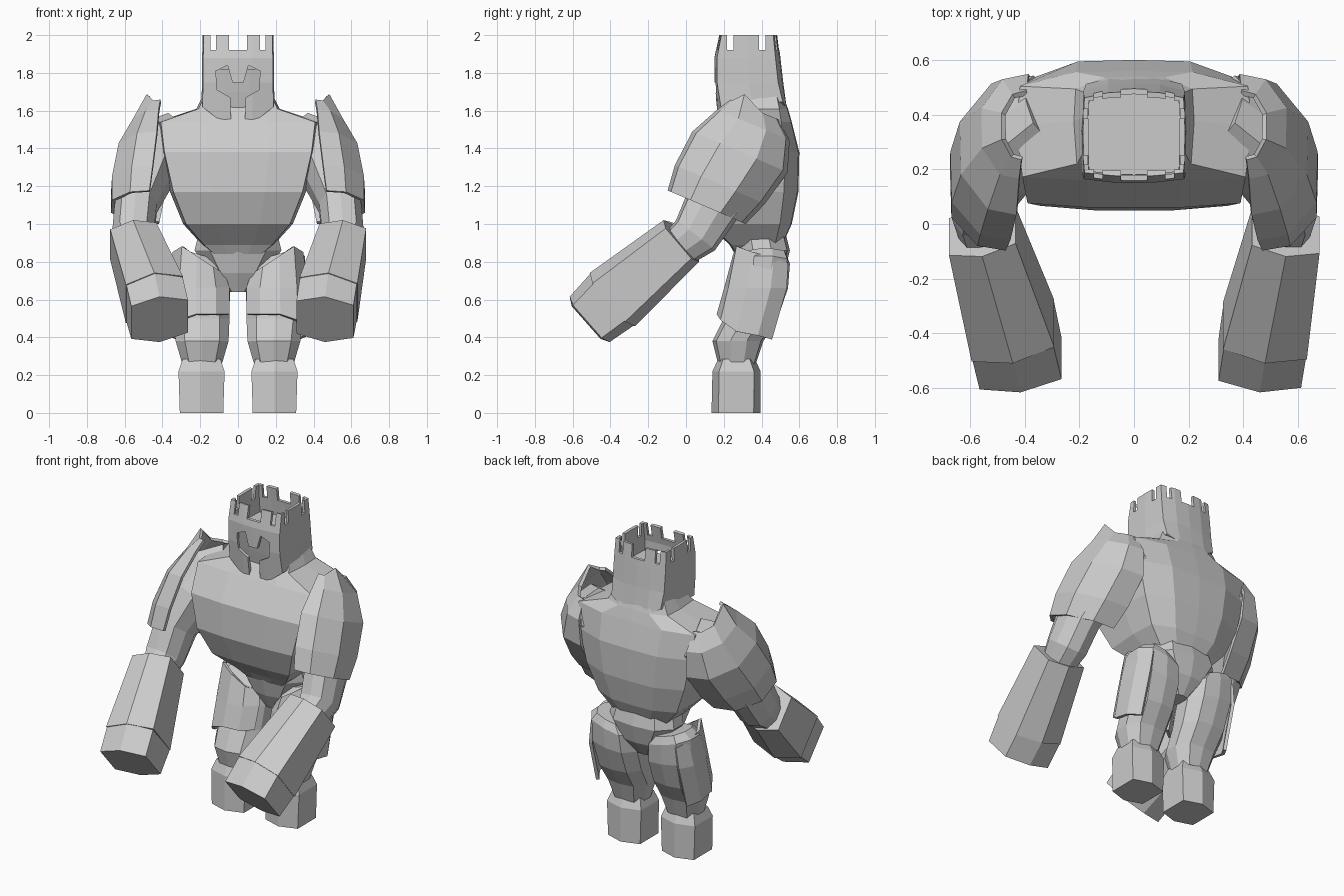
import bpy, bmesh
from mathutils import Vector

if "Cube" in bpy.data.objects:
    bpy.data.objects.remove(bpy.data.objects["Cube"])

stone = bpy.data.materials.new("grey_stone")
stone.use_nodes = True
stone.diffuse_color = (0.6, 0.6, 0.6, 1)
stone.node_tree.nodes["Principled BSDF"].inputs["Base Color"].default_value = (0.6, 0.6, 0.6, 1)


def loft(name, rings, closed=True, caps=True):
    """Skin a list of equal-length point rings; open strips make sheets."""
    bm = bmesh.new()
    rows = [[bm.verts.new(p) for p in ring] for ring in rings]
    n = len(rows[0])
    for a, b in zip(rows, rows[1:]):
        for i in range(n if closed else n - 1):
            j = (i + 1) % n
            bm.faces.new((a[i], a[j], b[j], b[i]))
    if closed and caps:
        bm.faces.new(rows[0])
        bm.faces.new(rows[-1])
    bmesh.ops.recalc_face_normals(bm, faces=bm.faces)
    mesh = bpy.data.meshes.new(name)
    bm.to_mesh(mesh)
    bm.free()
    mesh.materials.append(stone)
    obj = bpy.data.objects.new(name, mesh)
    bpy.context.collection.objects.link(obj)
    return obj


def mirrored(half):
    """Complete a half section whose first and last points lie on the middle."""
    return half + [(-x, y) for x, y in reversed(half[1:-1])]


def level_ring(section, z, half_width, front, back, cx=0, tilt=0):
    mid, depth = (front + back) / 2, (back - front) / 2
    return [Vector((cx + x * half_width, mid + y * depth, z + x * tilt)) for x, y in section]


def tube(name, section, stations):
    """Loft a section along a path of (centre, side radius, depth radius)."""
    centres = [Vector(s[0]) for s in stations]
    rings = []
    for i, (c, ru, rv) in enumerate(stations):
        d = (centres[min(i + 1, len(centres) - 1)] - centres[max(i - 1, 0)]).normalized()
        u = (Vector((1, 0, 0)) - d * d.x).normalized()
        v = d.cross(u)
        rings.append([centres[i] + u * x * ru + v * y * rv for x, y in section])
    return loft(name, rings)


def thicken(obj, thickness, offset=0):
    mod = obj.modifiers.new("thickness", "SOLIDIFY")
    mod.thickness, mod.offset = thickness, offset


chest = mirrored([(0, -1), (.4, -1), (.95, -.94), (1, 0), (.97, .72), (.5, .98), (0, 1)])
octagon = mirrored([(0, -1), (.65, -.85), (1, -.3), (1, .35), (.65, .9), (0, 1)])
hexagon = mirrored([(0, -1), (1, -.72), (1, .72), (0, 1)])

# Torso and pelvis
loft("torso", [level_ring(chest, *r) for r in [
    (.84, .13, .26, .50), (.89, .19, .23, .51), (1.0, .29, .115, .56), (1.17, .36, .05, .595),
    (1.38, .41, .06, .60), (1.54, .43, .16, .56), (1.61, .22, .21, .54), (1.69, .18, .28, .51)]])
loft("pelvis", [level_ring(octagon, *r) for r in [
    (.64, .05, .33, .45), (.74, .14, .28, .52), (.86, .23, .25, .55), (.94, .21, .24, .53)]])

# Helmet shell with a pointed lower edge at the back and two cheek points
helm_section = mirrored([(0, -1), (.4, -.99), (.97, -.92), (1, 0), (.97, .85), (.5, .97), (0, 1)])
rim = level_ring(helm_section, 1.62, .195, .17, .54)
for p, (x, y) in zip(rim, helm_section):
    if y > 0:
        p.x *= .93
        p.z = 1.56 + .09 * abs(x)
    elif abs(x) < .9:
        p.z -= .085 * (1 - abs(abs(x) - .4))
helmet = loft("helmet", [rim] + [level_ring(helm_section, *r) for r in [
    (1.75, .19, .15, .515), (1.88, .19, .15, .50), (2.0, .187, .175, .485)]], caps=False)
thicken(helmet, .02, -1)
loft("inner_head", [level_ring(helm_section, *r) for r in [
    (1.5, .14, .24, .50), (1.7, .16, .2, .49), (1.82, .17, .18, .48)]])


# Crown notches and visor opening
def cut(obj, outline, axis, lo, hi):
    """Cut a prism through obj; outline is (horizontal, z), axis is its direction."""
    def place(h, z, depth):
        return (h, depth, z) if axis == "y" else (depth, h, z)
    cutter = loft("cutter", [[place(h, z, d) for h, z in outline] for d in (lo, hi)])
    cutter.hide_render = True
    mod = obj.modifiers.new("cut", "BOOLEAN")
    mod.operation, mod.solver, mod.object = "DIFFERENCE", "EXACT", cutter
    return cutter


def slot(mid, width):
    h = width / 2
    return [(mid - h, 1.92), (mid + h, 1.92), (mid + h, 2.1), (mid - h, 2.1)]


visor = mirrored([(0, 1.75), (.03, 1.75), (.055, 1.84), (.118, 1.81), (.11, 1.71),
                  (.04, 1.67), (.035, 1.4), (0, 1.4)])
cutters = [cut(helmet, slot(x, w), "y", -.2, 1) for x, w in [(-.131, .03), (0, .095), (.131, .03)]]
cutters += [cut(helmet, slot(y, .034), "x", -1, 1) for y in (.234, .403)]
cutters.append(cut(helmet, visor, "y", 0, .3))
bpy.context.view_layer.objects.active = helmet
for mod in list(helmet.modifiers):
    bpy.ops.object.modifier_apply(modifier=mod.name)
for c in cutters:
    bpy.data.objects.remove(c)

plate_section = [(.12, -1), (.55, -.92), (.95, -.42), (.97, .35), (.5, .9), (-.1, 1)]
guard_section = [(-.95, -.55), (-.5, -.95), (.15, -1.02), (.7, -.9), (1.05, -.35), (1.05, .4), (.75, .9)]
guard_top = (.73, .77, .83, .88, .85, .82, .79)
guard_bottom = (.52, .52, .52, .49, .43, .41, .39)

for side, s, hand_x in (("left", 1, .46), ("right", -1, .415)):
    # Upper arm
    tube(side + "_upper_arm", octagon, [
        ((s * .32, .41, 1.45), .13, .14), ((s * .42, .36, 1.40), .14, .18),
        ((s * .48, .26, 1.27), .14, .185), ((s * .54, .14, 1.10), .112, .15),
        ((s * .555, .05, .94), .11, .13), ((s * .55, -.03, .88), .09, .11)])

    # Shoulder plate curved round the outside of the arm, with a raised peak
    plate = []
    for x, y, z, out, depth in [(.40, .36, 1.60, .08, .13), (.40, .355, 1.52, .155, .20),
                                (.40, .285, 1.38, .235, .265), (.42, .18, 1.21, .25, .25),
                                (.44, .11, 1.09, .23, .215)]:
        plate.append([Vector((s * (x + out * a), y + .92 * depth * b, z - .39 * depth * b))
                      for a, b in plate_section])
    plate[0][2].z += .06
    thicken(loft(side + "_shoulder_plate", plate, closed=False), .02)

    # Gauntlet and fist
    wrist = .555 + (hand_x - .555) * .8
    tube(side + "_gauntlet", hexagon, [
        ((s * .555, -.025, .91), .125, .145), ((s * wrist, -.39, .60), .155, .185)])
    tube(side + "_fist", hexagon, [
        ((s * wrist, -.385, .605), .152, .18), ((s * hand_x, -.51, .495), .152, .16)])

    # Leg, thigh guard and boot
    loft(side + "_leg", [level_ring(octagon, z, w, f, b, s * x, s * t) for z, x, w, f, b, t in [
        (.84, .21, .10, .31, .53, .03), (.79, .205, .15, .27, .55, .04), (.66, .20, .157, .23, .54, .02),
        (.50, .195, .15, .20, .485, 0), (.38, .19, .14, .14, .41, 0), (.26, .19, .105, .17, .37, 0)]])
    wrap = [(s * x, y) for x, y in guard_section]
    guard = [level_ring(wrap, z, w, f, b, s * x) for z, x, w, f, b in [
        (.80, .20, .13, .26, .55), (.66, .198, .155, .215, .545), (.47, .20, .157, .175, .465)]]
    for ring, heights in ((guard[0], guard_top), (guard[2], guard_bottom)):
        for p, z in zip(ring, heights):
            p.z = z
    thicken(loft(side + "_thigh_guard", guard, closed=False), .02)
    loft(side + "_boot", [level_ring(hexagon, z, w, f, b, s * .193) for z, w, f, b in [
        (0, .115, .135, .395), (.22, .122, .14, .395), (.285, .10, .17, .365)]])
